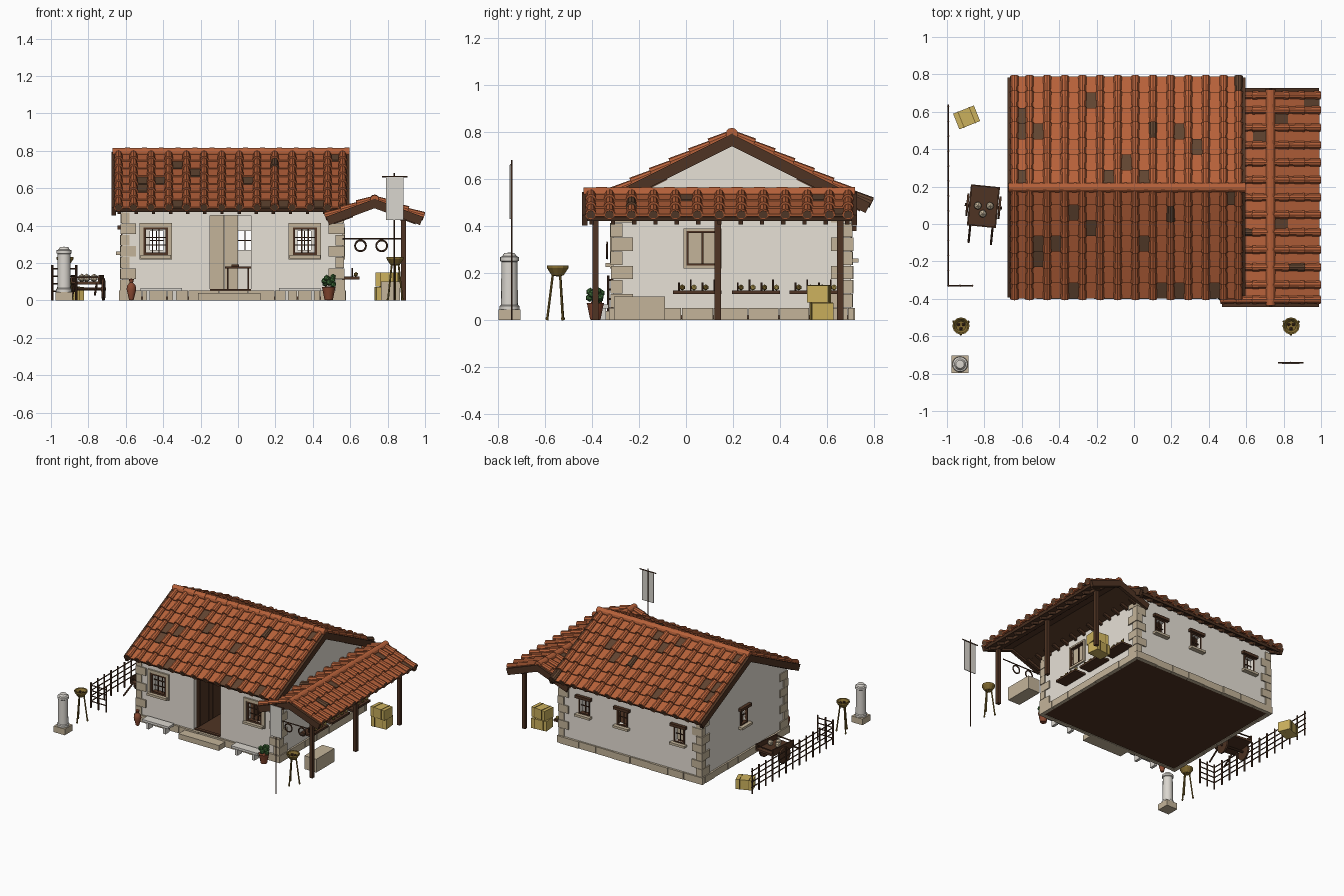
import bpy, bmesh, math, random
from mathutils import Matrix, Vector

random.seed(4)
cube = bpy.data.objects.get("Cube")
if cube:
    bpy.data.objects.remove(cube)

def material(name, r, g, b):
    m = bpy.data.materials.new(name)
    m.use_nodes = True
    m.diffuse_color = (r, g, b, 1)
    m.node_tree.nodes["Principled BSDF"].inputs["Base Color"].default_value = (r, g, b, 1)
    return m

TILE = material("terracotta", .47, .12, .042)
SOOT = material("dark_tile", .12, .058, .03)
WOOD = material("dark_wood", .078, .034, .017)
PLASTER = material("plaster", .8, .75, .675)
STONE = material("tan_stone", .55, .455, .32)
STRAW = material("pale_wood", .6, .44, .11)
BRONZE = material("bronze", .23, .15, .03)
GREY = material("grey_stone", .7, .67, .62)
LEAF = material("leaf_green", .05, .15, .04)
CLAY = material("clay", .25, .065, .03)

class Part:
    """Collects simple solids into one named mesh object."""
    def __init__(self, name, *mats, at=Matrix()):
        self.name, self.mats, self.at, self.bm = name, mats, at, bmesh.new()

    def paint(self, verts, m):
        for f in {f for v in verts for f in v.link_faces}:
            f.material_index = m

    def box(self, x0, x1, y0, y1, z0, z1, m=0, at=Matrix()):
        mid = Vector((x0 + x1, y0 + y1, z0 + z1)) / 2
        size = Matrix.Diagonal((x1 - x0, y1 - y0, z1 - z0, 1))
        new = bmesh.ops.create_cube(self.bm, size=1, matrix=at @ Matrix.Translation(mid) @ size)
        self.paint(new["verts"], m)

    def span(self, axis, a0, a1, c0, c1, z0, z1, m=0):
        """Box running along x or y, with c as the crosswise range."""
        c0, c1 = sorted((c0, c1))
        self.box(*((a0, a1, c0, c1) if axis == "x" else (c0, c1, a0, a1)), z0, z1, m)

    def rod(self, p, q, r, r2=None, m=0, sides=8, caps=True):
        p, q = Vector(p), Vector(q)
        turn = (q - p).to_track_quat("Z", "Y").to_matrix().to_4x4()
        new = bmesh.ops.create_cone(self.bm, cap_ends=caps, segments=sides, radius1=r,
                                    radius2=r if r2 is None else r2, depth=(q - p).length,
                                    matrix=Matrix.Translation((p + q) / 2) @ turn)
        self.paint(new["verts"], m)

    def lathe(self, x, y, profile, m=0, sides=12):
        for (r, z), (s, t) in zip(profile, profile[1:]):
            self.rod((x, y, z), (x, y, t + .0001), r, s, m, sides, caps=False)

    def ball(self, p, r, m=0):
        new = bmesh.ops.create_icosphere(self.bm, subdivisions=1, radius=r, matrix=Matrix.Translation(p))
        self.paint(new["verts"], m)

    def ring(self, axis, a0, a1, z0, z1, w, c0, c1, m=0):
        """Rectangular surround outside an opening."""
        for a, b in ((a0 - w, a0), (a1, a1 + w)):
            self.span(axis, a, b, c0, c1, z0 - w, z1 + w, m)
        for a, b in ((z0 - w, z0), (z1, z1 + w)):
            self.span(axis, a0, a1, c0, c1, a, b, m)

    def done(self, smooth=False):
        mesh = bpy.data.meshes.new(self.name)
        if smooth:
            bmesh.ops.remove_doubles(self.bm, verts=self.bm.verts, dist=.0003)
        self.bm.to_mesh(mesh)
        self.bm.free()
        for m in self.mats:
            mesh.materials.append(m)
        ob = bpy.data.objects.new(self.name, mesh)
        ob.matrix_world = self.at
        bpy.context.collection.objects.link(ob)
        if smooth:
            bpy.ops.object.select_all(action="DESELECT")
            ob.select_set(True)
            bpy.context.view_layer.objects.active = ob
            bpy.ops.object.shade_smooth_by_angle()

# House walls with real openings
L, R, F, B, TOP, T = -.62, .56, -.31, .70, .49, .03
MID = (F + B) / 2
def wall(name, axis, a0, a1, c0, c1, holes):
    p = Part(name, PLASTER)
    for h0, h1, z0, z1 in holes:
        p.span(axis, a0, h0, c0, c1, 0.02, TOP)
        p.span(axis, h0, h1, c0, c1, 0.02, z0)
        p.span(axis, h0, h1, c0, c1, z1, TOP)
        a0 = h1
    p.span(axis, a0, a1, c0, c1, 0.02, TOP)
    p.done()

def hole(a, half=.036, z0=.27, z1=.37):
    return (a - half, a + half, z0, z1)

front_holes = [hole(a, .052, .255, .378) for a in (-.44, .358)]
back_holes = [hole(-.435), hole(.037), hole(.355)]
left_hole, right_hole = hole(.2), hole(.07, .06, .24, .37)
wall("front_wall", "x", L, R, F, F + T, [front_holes[0], (-.15, .07, .05, .455), front_holes[1]])
wall("back_wall", "x", L, R, B - T, B, back_holes)
wall("left_wall", "y", F, B, L, L + T, [left_hole])
wall("right_wall", "y", F, B, R - T, R, [right_hole])
gables = Part("gable_walls", PLASTER)
for x in (L, R - T):
    tri = [[gables.bm.verts.new((x + d, y, z)) for y, z in ((F, TOP), (B, TOP), (MID, .75))] for d in (0, T)]
    gables.bm.faces.new(tri[0][::-1])
    gables.bm.faces.new(tri[1])
    for i in range(3):
        j = (i + 1) % 3
        gables.bm.faces.new((tri[0][i], tri[0][j], tri[1][j], tri[1][i]))
gables.done()

# Foundation blocks, quoins and floor
base = Part("foundation_blocks", STONE)
for axis, a0, a1, sides in (("x", L, R, ((F, -1), (B, 1))), ("y", F, B, ((L, -1), (R, 1)))):
    for c, s in sides:
        a = a0 - .016
        while a < a1:
            b = min(a + random.uniform(.11, .17), a1 + .016)
            base.span(axis, a, b - .003, c - s * .012, c + s * random.uniform(.012, .018), 0, .052)
            a = b
base.done()
quoins = Part("corner_quoins", STONE)
for x, sx in ((L, -1), (R, 1)):
    for y, sy in ((F, -1), (B, 1)):
        for i in range(7):
            wx, wy = (.075, .04) if i % 2 else (.04, .085)
            z, out = .054 + i * .06, random.uniform(.006, .011)
            xs, ys = sorted((x + sx * out, x - sx * wx)), sorted((y + sy * out, y - sy * wy))
            quoins.box(*xs, *ys, z, z + .057)
quoins.done()
floor = Part("floor", WOOD)
floor.box(L + .008, R - .008, F + .008, B - .008, .004, .045)
floor.done()

# Windows: surrounds, bars, lintels and sills
win = Part("windows", STONE, WOOD)
def bars(axis, h, c, s, spots):
    a0, a1, z0, z1 = h
    for k in spots:
        a, z = a0 + (a1 - a0) * k, z0 + (z1 - z0) * k
        win.span(axis, a - .003, a + .003, c - s * .018, c - s * .012, z0, z1, 1)
        win.span(axis, a0, a1, c - s * .018, c - s * .012, z - .003, z + .003, 1)

for h in front_holes:
    a0, a1, z0, z1 = h
    win.ring("x", a0, a1, z0, z1, .013, F - .008, F + T, 1)
    win.ring("x", a0 - .013, a1 + .013, z0 - .013, z1 + .013, .022, F - .012, F)
    win.box(a0 - .03, a1 + .03, F - .033, F, z0 - .03, z0 - .013)
    bars("x", h, F, -1, (1 / 3, 2 / 3))
for axis, h, c, s in [("x", h, B, 1) for h in back_holes] + [("y", left_hole, L, -1)]:
    a0, a1, z0, z1 = h
    win.ring(axis, a0, a1, z0, z1, .009, c - s * T, c + s * .006, 1)
    win.span(axis, a0 - .028, a1 + .028, c, c + s * .025, z1 + .009, z1 + .03, 1)
    win.span(axis, a0 - .026, a1 + .026, c, c + s * .033, z0 - .026, z0 - .009)
    bars(axis, h, c, s, (.5,))

# Shuttered side window
a0, a1, z0, z1 = right_hole
win.ring("y", a0, a1, z0, z1, .008, R - T, R + .01, 1)
win.ring("y", a0 - .008, a1 + .008, z0 - .008, z1 + .008, .012, R, R + .012)
win.box(R - .02, R - .012, a0, a1, z0, z1)
win.box(R - .014, R - .004, .066, .074, z0, z1, 1)
win.done()

# Open plank door, inner partition, table and step
door = Part("door_leaf", WOOD)
for i in range(6):
    door.box(-.164, -.152, F + T + i * .05, F + T + .047 + i * .05, .05, .455)
door.done()
room = Part("partition_and_table", STONE, WOOD)
room.box(-.3, -.075, .4, .415, .045, .47)
room.box(-.073, 0, .4, .42, .045, .47)
room.box(-.07, .07, .1, .2, .17, .182, 1)
room.box(-.035, .005, .13, .17, .182, .192, 1)
for x in (-.06, .05):
    room.box(x, x + .008, .11, .19, .045, .17, 1)
room.box(-.15, .07, F + .005, F + T, .045, .06, 1)
room.done()
step = Part("door_step", STONE)
step.box(-.215, .12, F - .09, F, 0, .04)
step.done()

# Tiled roofs: low pans, raised covers, dark hollow ends at the eaves
def slope(name, d, ridge, length, run, tilt, cols, rows):
    c, s = math.cos(math.atan(tilt)), math.sin(math.atan(tilt))
    u, v = Vector((d[1], -d[0], 0)), Vector((d[0] * c, d[1] * c, -s))
    at = Matrix((u, v, u.cross(v))).transposed().to_4x4()
    at.translation = ridge
    slant, half = run / c, length / 2
    deck = Part(name + "_deck", WOOD, at=at)
    deck.box(-half, half, 0, slant - .01, -.02, 0)
    for e in (-half, half):
        deck.box(e - .012, e + .012, -.01, slant, -.035, .012)
    for i in range(cols + 1):
        x = (i / cols - .5) * (length - .06)
        deck.box(x - .009, x + .009, slant * .5, slant - .025, -.04, -.02)
    deck.done()
    tiles = Part(name + "_tiles", TILE, SOOT, at=at)
    pitch, step_v = (length - .024) / cols, slant / rows
    for r in range(rows):
        for i in range(cols + 1):
            x, y = -half + .012 + i * pitch, r * step_v
            if i < cols:
                lean = Matrix.Translation((x + pitch / 2, y + step_v / 2, .008)) @ Matrix.Rotation(.08, 4, "X")
                tiles.box(-pitch * .49, pitch * .49, -step_v * .5, step_v * .53, -.005, .005, int(random.random() < .07), lean)
            x = min(max(x, -half + .026), half - .026)
            tiles.rod((x, y, .01), (x, y + step_v * 1.04, .016), .019, .024, int(random.random() < .03), 10)
            if r == rows - 1:
                end = y + step_v * 1.04
                tiles.rod((x, end - .002, .014), (x, end + .001, .014), .019, m=1, sides=10)
    tiles.done()

def ridge_caps(name, p, q, count):
    caps, p, q = Part(name, TILE), Vector(p), Vector(q)
    for i in range(count):
        caps.rod(p.lerp(q, i / count), p.lerp(q, (i + 1.04) / count), .023, .026, sides=12)
    caps.done()

for s, side in ((1, "back"), (-1, "front")):
    slope(side + "_roof", (0, s), (-.04, MID, .778), 1.25, .583, .5, 13, 7)
for s, side in ((1, "outer"), (-1, "inner")):
    slope(side + "_porch_roof", (s, 0), (.73, .142, .53), 1.145, .255, .37, 12, 3)
ridge_caps("main_ridge", (-.672, MID, .791), (.592, MID, .791), 14)
ridge_caps("porch_ridge", (.73, -.435, .54), (.73, .715, .54), 12)

# Porch frame with hanging rings
porch = Part("porch_frame", WOOD)
for y in (-.385, .135, .655):
    porch.box(.872, .898, y - .013, y + .013, 0, .455)
porch.box(.87, .9, -.42, .7, .425, .455)
porch.rod((R, -.335, .33), (.885, -.335, .33), .004)
for x in (.655, .768):
    porch.rod((x, -.335, .33), (x, -.335, .32), .003)
porch.done()
for x in (.655, .768):
    bpy.ops.mesh.primitive_torus_add(location=(x, -.335, .292), rotation=(math.pi / 2, 0, 0), major_radius=.029,
                                     minor_radius=.005, major_segments=20, minor_segments=6)
    bpy.context.object.name = "hanging_ring"
    bpy.context.object.data.materials.append(WOOD)

# Wall shelves with small goods
shelves = Part("wall_shelves", WOOD, BRONZE, STRAW)
for y in (-.055, .195, .44):
    shelves.box(R, .65, y, y + .205, .112, .127)
    for i in range(4):
        a = y + .025 + i * .05
        shelves.rod((.61, a, .127), (.61, a, .16 + .012 * (i % 2)), .004)
        shelves.ball((.63, a + .014, .139), .013, 1 + i % 2)
shelves.done()

# Crates and stone trough
def crate(x, y, z, turn):
    c = Part("crate", STRAW, BRONZE, at=Matrix.Translation((x, y, z)) @ Matrix.Rotation(turn, 4, "Z"))
    c.box(-.06, .06, -.045, .045, 0, .073)
    for x in (-.035, .03):
        c.box(x, x + .005, -.047, .047, 0, .075, 1)
    c.done()
crate(.795, .575, 0, .1)
crate(.8, .565, .075, -.1)
crate(-.895, .57, 0, .38)
trough = Part("stone_trough", STONE)
trough.box(.765, .865, -.305, -.09, 0, .1)
trough.done()

# Benches, amphora and potted plant
bench = Part("stone_benches", GREY)
for x in (-.41, .33):
    bench.box(x - .11, x + .11, F - .09, F - .02, .05, .067)
    for k in (-.08, .06):
        bench.box(x + k, x + k + .02, F - .08, F - .03, 0, .05)
bench.done()
pots = Part("amphora_and_pot", CLAY)
pots.lathe(-.57, -.38, [(0, 0), (.012, .002), (.026, .06), (.022, .08), (.009, .095), (.014, .115), (0, .116)])
pots.lathe(.485, -.385, [(0, 0), (.022, .002), (.034, .062), (.037, .072), (0, .074)])
pots.done(True)
plant = Part("plant", LEAF)
for i in range(9):
    plant.ball((.485 + .024 * math.cos(i * 2.4), -.385 + .024 * math.sin(i * 2.4), .085 + i * .005), .018)
plant.done()

# Column, braziers and banner
column = Part("column", GREY)
column.lathe(-.93, -.75, [(.042, .045), (.042, .06), (.036, .065), (.034, .248), (.04, .252), (.04, .268),
                          (.03, .272), (.022, .285), (0, .287)], sides=16)
column.done(True)
plinth = Part("column_plinth", STONE)
plinth.box(-.976, -.884, -.796, -.704, 0, .046)
plinth.done()
for x in (-.925, .84):
    fire = Part("brazier", BRONZE, WOOD)
    fire.lathe(x, -.545, [(0, .185), (.025, .19), (.046, .222), (.046, .232), (.038, .23), (.026, .212), (0, .21)])
    for i in range(3):
        a = i * math.tau / 3 + .5
        d = Vector((math.cos(a), math.sin(a), 0))
        foot = Vector((x, -.545, 0)) + d * .045
        fire.rod(foot, foot - d * .025 + Vector((0, 0, .2)), .005)
        fire.ball(foot + Vector((0, 0, .007)), .008)
        fire.ball((x + d.x * .015, -.545 + d.y * .015, .215), .01, 1)
    fire.done()
banner = Part("banner", WOOD, GREY)
banner.rod((.835, -.74, 0), (.835, -.74, .68), .004)
banner.rod((.77, -.743, .66), (.905, -.743, .66), .004)
banner.box(.79, .885, -.749, -.744, .43, .66, 1)
banner.done()

# Fence
fence = Part("fence", WOOD)
for i in range(13):
    y = -.33 + i * .08
    fence.rod((-.993, y, 0), (-.993, y, .19), .006)
for x in (-.93, -.865):
    fence.rod((x, -.33, 0), (x, -.33, .19), .006)
for z in (.05, .09, .13, .17):
    fence.rod((-.993, -.33, z), (-.993, .64, z), .004)
    fence.rod((-.993, -.33, z), (-.86, -.33, z), .004)
fence.done()

# Handcart carrying jars
cart = Part("handcart", WOOD, STONE, at=Matrix.Translation((-.805, .095, 0)) @ Matrix.Rotation(-.1, 4, "Z"))
cart.box(-.078, .078, -.11, .11, .085, .1)
cart.ring("x", -.068, .068, .1, .12, .007, -.11, -.103)
cart.ring("x", -.068, .068, .1, .12, .007, .103, .11)
for s in (-1, 1):
    cart.box(s * .074 - .004, s * .074 + .004, -.11, .11, .09, .135)
    cart.rod((s * .08, 0, .06), (s * .092, 0, .06), .06, sides=16)
    cart.rod((s * .06, -.09, .095), (s * .06, -.2, .03), .006)
cart.rod((-.1, 0, .06), (.1, 0, .06), .008)
for x, y in ((-.03, 0), (.035, .005), (0, -.04)):
    cart.ball((x, y, .12), .023, 1)
cart.done()
